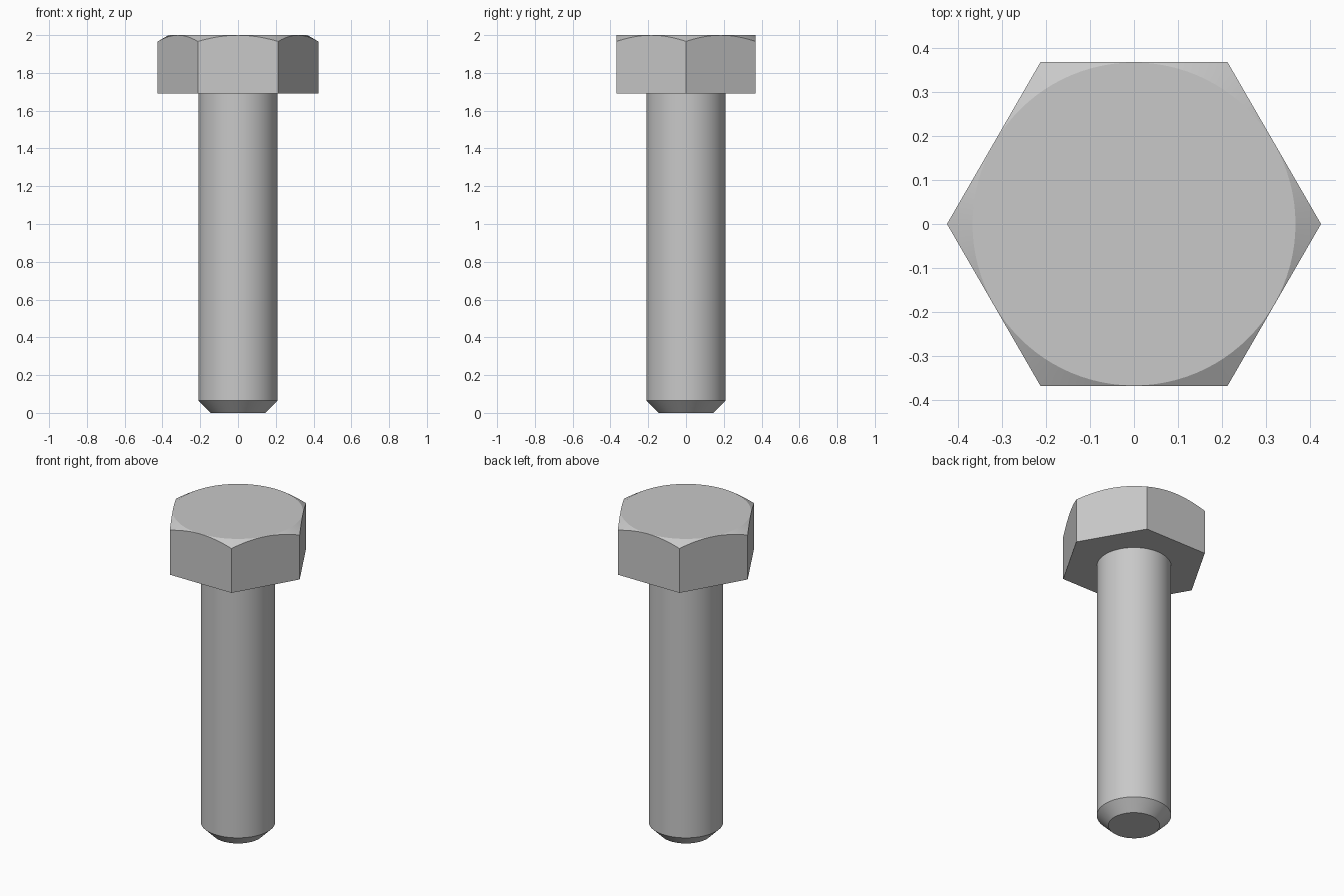
import bpy
import bmesh
from math import cos, sin, tan, pi, radians

cube = bpy.data.objects.get("Cube")
if cube:
    bpy.data.objects.remove(cube, do_unlink=True)

# Plain steel for the whole model
steel = bpy.data.materials.new("steel_grey")
steel.use_nodes = True
colour = (0.58, 0.58, 0.58, 1)
steel.diffuse_color = colour
steel.node_tree.nodes["Principled BSDF"].inputs["Base Color"].default_value = colour

SEGMENTS = 96
APOTHEM = 0.368      # half the distance across the flats
HEAD_BOTTOM = 1.69
HEAD_TOP = 2.0


def loft(name, rings):
    """Bridge rings, each a function of angle giving (radius, height), and cap the ends."""
    bm = bmesh.new()
    loops = []
    for ring in rings:
        loop = []
        for i in range(SEGMENTS):
            a = 2 * pi * i / SEGMENTS
            r, z = ring(a)
            loop.append(bm.verts.new((r * cos(a), r * sin(a), z)))
        loops.append(loop)
    for low, high in zip(loops, loops[1:]):
        for i in range(SEGMENTS):
            j = (i + 1) % SEGMENTS
            bm.faces.new((low[i], low[j], high[j], high[i]))
    bm.faces.new(loops[0][::-1])
    bm.faces.new(loops[-1])
    bmesh.ops.recalc_face_normals(bm, faces=bm.faces)
    mesh = bpy.data.meshes.new(name)
    bm.to_mesh(mesh)
    bm.free()
    mesh.materials.append(steel)
    obj = bpy.data.objects.new(name, mesh)
    bpy.context.collection.objects.link(obj)
    bpy.ops.object.select_all(action="DESELECT")
    obj.select_set(True)
    bpy.context.view_layer.objects.active = obj
    bpy.ops.object.shade_smooth_by_angle(angle=radians(20))
    return obj


def circle(r, z):
    return lambda a: (r, z)


def hex_radius(a):
    # Corners lie on the x axis
    step = pi / 3
    nearest = round(a / step - 0.5) + 0.5
    return APOTHEM / cos(a - nearest * step)


def hex_bottom(a):
    return hex_radius(a), HEAD_BOTTOM


def hex_chamfer(a):
    # Conical chamfer cuts the corners lowest, giving arched side faces
    r = hex_radius(a)
    return r, HEAD_TOP - (r - APOTHEM + 0.001) * tan(radians(30))


# Hexagonal head with a chamfered top
loft("hex_head", [hex_bottom, hex_chamfer, circle(APOTHEM - 0.001, HEAD_TOP)])

# Round shank with a chamfered tip
loft("shank", [circle(0.145, 0), circle(0.21, 0.065), circle(0.21, HEAD_BOTTOM)])
